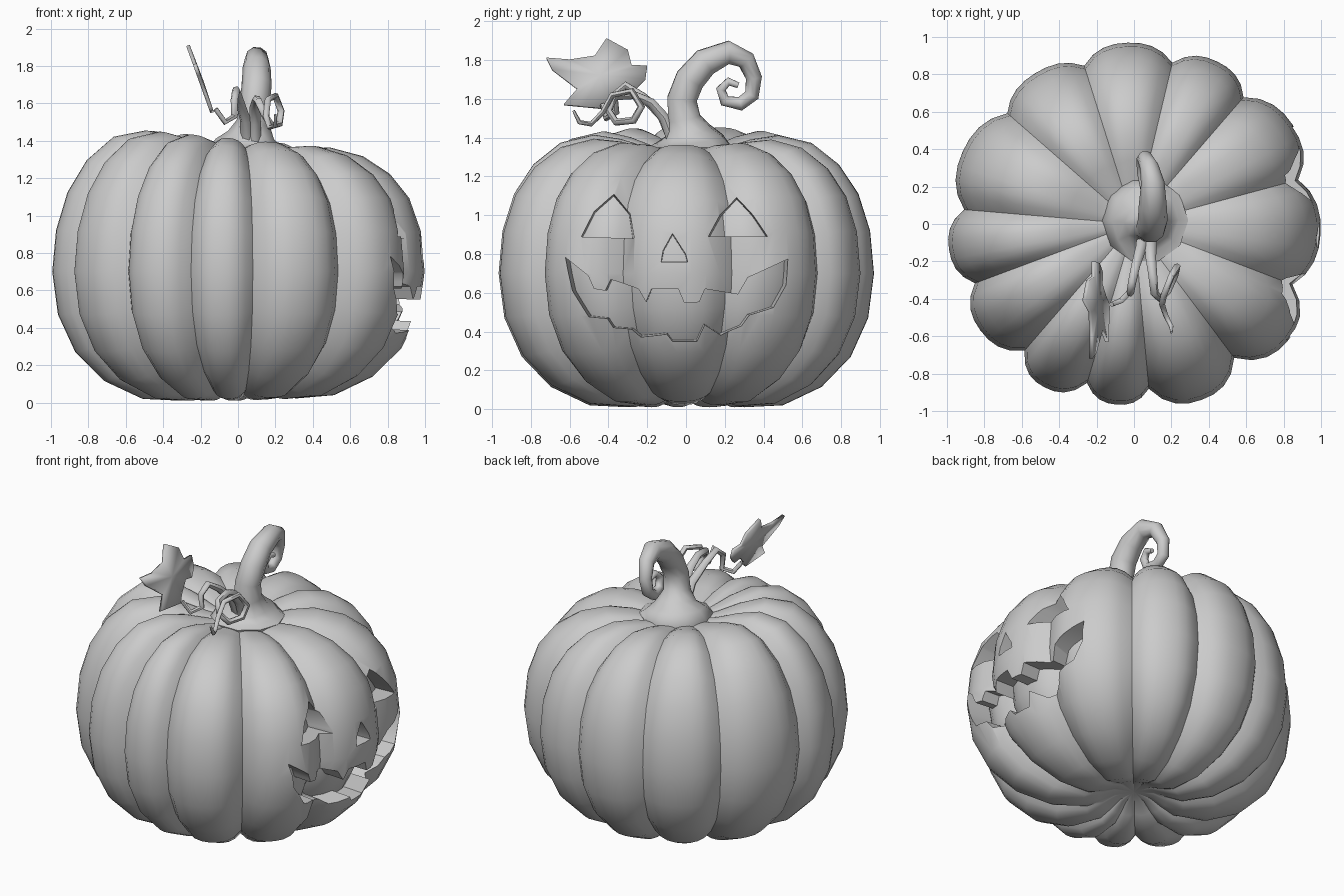
import bpy, bmesh
from math import cos, sin, radians
from mathutils import Vector

cube = bpy.data.objects.get("Cube")
if cube:
    bpy.data.objects.remove(cube)

grey = bpy.data.materials.new("plain_grey")
grey.use_nodes = True
grey.diffuse_color = (0.6, 0.6, 0.6, 1)
grey.node_tree.nodes["Principled BSDF"].inputs["Base Color"].default_value = (0.6, 0.6, 0.6, 1)


def finish(name, bm):
    bmesh.ops.recalc_face_normals(bm, faces=bm.faces)
    mesh = bpy.data.meshes.new(name)
    bm.to_mesh(mesh)
    bm.free()
    obj = bpy.data.objects.new(name, mesh)
    bpy.context.collection.objects.link(obj)
    mesh.materials.append(grey)
    return obj


def select(obj):
    bpy.ops.object.select_all(action="DESELECT")
    obj.select_set(True)
    bpy.context.view_layer.objects.active = obj


def smooth(obj, angle):
    select(obj)
    bpy.ops.object.shade_smooth_by_angle(angle=radians(angle))


# Ribbed body: a revolved profile of uneven lobes, pinched at each valley angle
VALLEYS = [-159, -130, -106, -85, -54, -21.5, 15.5, 50, 77, 107, 138, 175]
LOBE_SIZE = [1.01, 1.02, 1, 1.035, 1.045, 1, 1.01, 1, 1, .985, 1, 1]
PROFILE = [(.12, .09), (.2, .05), (.3, .01), (.5, .02), (.7, .115), (.85, .27), (.94, .47),
           (.97, .7), (.95, .92), (.89, 1.11), (.79, 1.26), (.65, 1.37),
           (.48, 1.41), (.34, 1.39), (.2, 1.35), (.1, 1.33)]
STEPS = 8


def ribbed_body(name, scale):
    bm = bmesh.new()
    centre = Vector((0, 0, .7))

    def place(r, z, angle, bulge, size):
        pinch = 1 - .088 * (1 - bulge) * min(1, r / .6) ** 1.4
        wide = r * (1 + (size - 1) * bulge)
        x, y = 1.03 * wide * cos(angle), wide * sin(angle)
        # The carved side sits lower on top and higher underneath
        if z > .7:
            z -= .09 * x * ((z - .7) / .7) ** 3
        else:
            z += .04 * max(0, x) * (.7 - z) / .7
        return bm.verts.new(centre + (Vector((x, y, z)) - centre) * pinch * scale)

    spokes = []
    for i, start in enumerate(VALLEYS):
        end = VALLEYS[i + 1] if i + 1 < len(VALLEYS) else VALLEYS[0] + 360
        for k in range(STEPS):
            t = k / STEPS
            spokes.append((radians(start + (end - start) * t),
                           1 - abs(2 * t - 1) ** 2.6, LOBE_SIZE[i]))
    rings = [[place(r, z, *spoke) for spoke in spokes] for r, z in PROFILE]
    n = len(spokes)
    for low, high in zip(rings, rings[1:]):
        for j in range(n):
            k = (j + 1) % n
            bm.faces.new((low[j], low[k], high[k], high[j]))
    for ring, z in ((rings[0], .1), (rings[-1], 1.32)):
        pole = place(0, z, 0, 1, 1)
        for j in range(n):
            bm.faces.new((ring[j], ring[(j + 1) % n], pole))
    return finish(name, bm)


body = ribbed_body("pumpkin_body", 1)
inner = ribbed_body("inner_wall", .87)

# Carved face: outlines in y and z, narrowing inward from the +x side
EYE_RIGHT = [(-.55, .89), (-.48, 1.03), (-.37, 1.13), (-.28, 1.02), (-.26, .88)]
EYE_LEFT = [(.11, .89), (.17, 1.01), (.26, 1.11), (.35, 1.01), (.43, .89)]
NOSE = [(-.13, .76), (-.12, .82), (-.07, .91), (0, .8), (.01, .76)]
MOUTH = [(-.65, .79), (-.52, .69), (-.49, .62), (-.43, .61), (-.4, .67), (-.25, .62),
         (-.21, .55), (-.18, .62), (-.04, .62), (-.01, .55), (.07, .55), (.1, .62),
         (.28, .59), (.33, .68), (.55, .78), (.54, .64), (.47, .52), (.34, .48),
         (.3, .42), (.19, .37), (.1, .43), (.06, .34), (-.07, .34), (-.1, .38),
         (-.24, .36), (-.29, .4), (-.39, .41), (-.42, .46), (-.52, .47), (-.61, .61)]
bm = bmesh.new()
for outline, focus, taper in ((EYE_RIGHT, (-.39, .88), .8), (EYE_LEFT, (.27, .88), .8),
                              (NOSE, (-.06, .77), .75), (MOUTH, (-.05, .64), .88)):
    face = bm.faces.new([bm.verts.new((1.05, y, z)) for y, z in outline])
    made = bmesh.ops.extrude_face_region(bm, geom=[face], use_keep_orig=True)
    for v in made["geom"]:
        if isinstance(v, bmesh.types.BMVert):
            v.co = (.45, focus[0] + (v.co.y - focus[0]) * taper,
                    focus[1] + (v.co.z - focus[1]) * taper)
cutter = finish("face_cutter", bm)
cutter.hide_render = True
select(body)
cut = body.modifiers.new("carve", "BOOLEAN")
cut.operation, cut.solver, cut.object = "DIFFERENCE", "EXACT", cutter
bpy.ops.object.modifier_apply(modifier=cut.name)
bpy.data.objects.remove(cutter)
smooth(body, 38)
smooth(inner, 38)


# Tapered tubes for the stem and vines: x, y, z, radius
def tube(name, points, resolution):
    curve = bpy.data.curves.new(name, "CURVE")
    curve.dimensions = "3D"
    curve.bevel_depth = 1
    curve.bevel_resolution = resolution
    curve.use_fill_caps = True
    spline = curve.splines.new("POLY")
    spline.points.add(len(points) - 1)
    for p, (x, y, z, r) in zip(spline.points, points):
        p.co, p.radius = (x, y, z, 1), r
    obj = bpy.data.objects.new(name, curve)
    bpy.context.collection.objects.link(obj)
    curve.materials.append(grey)
    select(obj)
    bpy.ops.object.convert(target="MESH")
    smooth(bpy.context.object, 60)


tube("stem", [(.06, .02, 1.29, .21), (.06, .02, 1.35, .23), (.06, .02, 1.39, .18),
              (.07, .01, 1.43, .125), (.08, -.01, 1.5, .088), (.09, -.02, 1.6, .08),
              (.1, .02, 1.7, .08), (.1, .1, 1.79, .075), (.1, .22, 1.84, .063),
              (.08, .31, 1.8, .05), (.06, .35, 1.71, .042), (.05, .34, 1.62, .038),
              (.05, .28, 1.575, .036), (.06, .2, 1.59, .03), (.07, .18, 1.65, .026),
              (.08, .22, 1.69, .022), (.08, .27, 1.67, .015)], 3)
tube("curling_tendril", [(.09, -.07, 1.39, .035), (.09, -.11, 1.5, .032), (.09, -.18, 1.58, .028),
                         (.1, -.27, 1.62, .024), (.11, -.37, 1.61, .022), (.14, -.4, 1.54, .02),
                         (.18, -.36, 1.48, .02), (.22, -.27, 1.49, .02), (.23, -.23, 1.56, .02),
                         (.2, -.28, 1.64, .018), (.16, -.38, 1.62, .017), (.15, -.43, 1.53, .016),
                         (.17, -.49, 1.47, .014), (.2, -.55, 1.48, .012), (.2, -.58, 1.54, .007)], 1)
tube("leaf_stalk", [(.05, -.06, 1.38, .035), (.04, -.12, 1.51, .03), (.01, -.22, 1.61, .024),
                    (-.01, -.31, 1.67, .022), (-.02, -.37, 1.62, .02), (-.02, -.36, 1.53, .018),
                    (-.07, -.41, 1.5, .017), (-.12, -.43, 1.57, .014)], 1)

# Leaf: a leaning fan of faces around its middle, given thickness
LEAF = [(-.72, 1.81), (-.6, 1.8), (-.47, 1.82), (-.41, 1.91), (-.3, 1.85), (-.28, 1.77),
        (-.2, 1.77), (-.21, 1.7), (-.26, 1.65), (-.32, 1.66), (-.39, 1.6), (-.43, 1.55),
        (-.53, 1.56), (-.63, 1.57), (-.56, 1.65), (-.69, 1.75)]
bm = bmesh.new()
rim = [bm.verts.new((-.12 - .36 * (z - 1.5), y, z)) for y, z in LEAF]
middle = bm.verts.new((-.195, -.44, 1.72))
for a, b in zip(rim, rim[1:] + rim[:1]):
    bm.faces.new((a, b, middle))
leaf = finish("leaf", bm)
thick = leaf.modifiers.new("thickness", "SOLIDIFY")
thick.thickness, thick.offset = .02, 0
smooth(leaf, 40)
